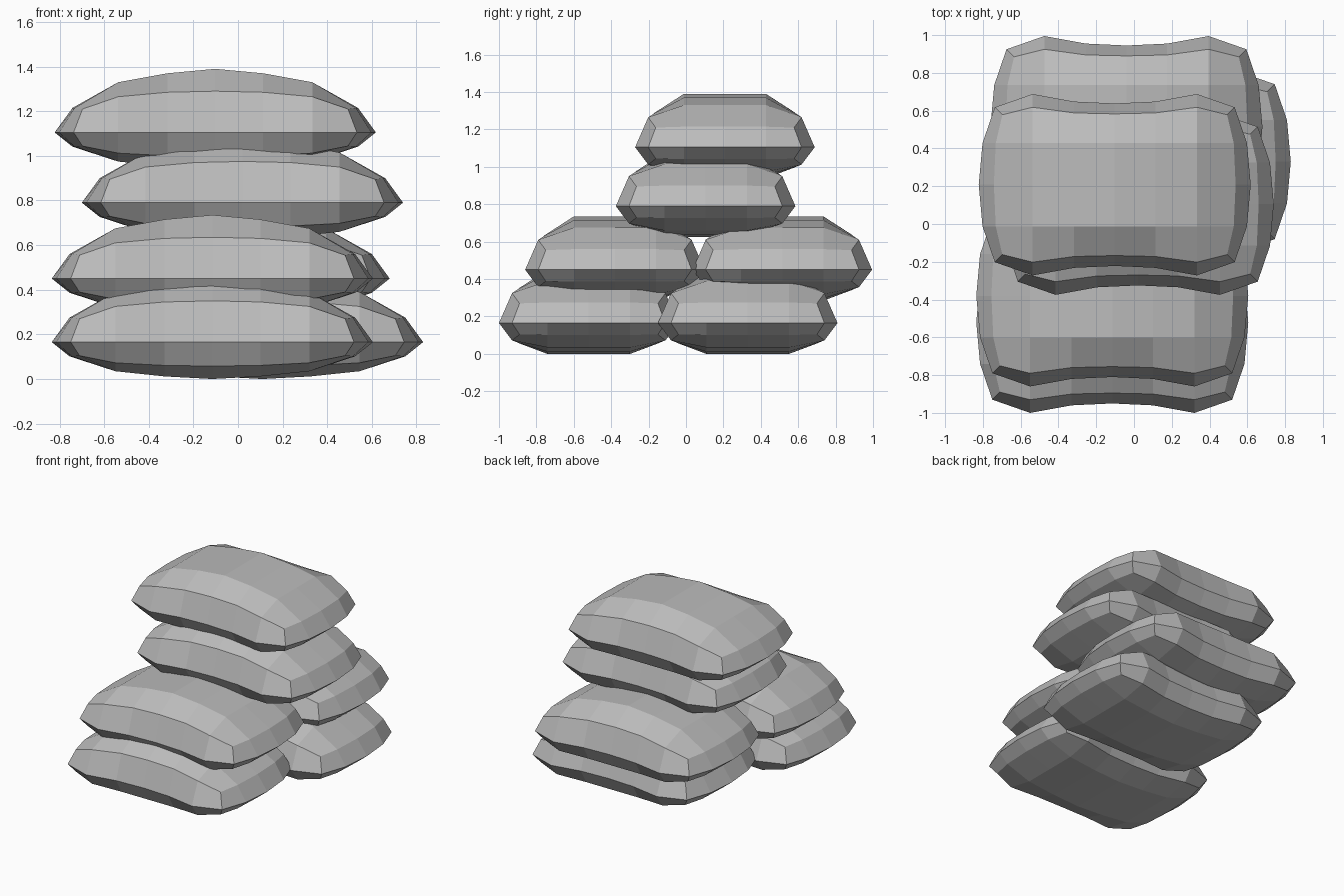
import bpy
import bmesh

default = bpy.data.objects.get("Cube")
if default:
    bpy.data.objects.remove(default, do_unlink=True)

# Colour
grey = bpy.data.materials.new("sandbag grey")
grey.use_nodes = True
colour = (0.5, 0.5, 0.5, 1)
grey.diffuse_color = colour
grey.node_tree.nodes["Principled BSDF"].inputs["Base Color"].default_value = colour

# Quarter-bag shape, indexed by column distance from the middle (0 to 3)
COL_X = [0, 0.215, 0.435]
SEAM_Y = [0.43, 0.44, 0.48, 0.41]      # widest outline, long sides
PANEL_Y = [0.375, 0.38, 0.41, 0.37]    # edge of the top panel, long sides
SEAM_END = [0.72, 0.70, 0.635]         # end outline, by row
PANEL_END = [0.64, 0.63, 0.595]
CROWN_Z = [0.285, 0.265, 0.225, 0.11]  # panel height, inner rows
EDGE_Z = [0.185, 0.18, 0.16, 0.105]    # panel height, outer rows
BELLY = 0.58                           # underside is a flatter copy of the top


def sign(n):
    return (n > 0) - (n < 0)


def bag_point(i, j, layer):
    a, b = abs(i), abs(j)
    ends, sides = (PANEL_END, PANEL_Y) if layer else (SEAM_END, SEAM_Y)
    x = ends[b] if a == 3 else COL_X[a]
    y = sides[a] if b == 2 else 0.22 * b
    z = (EDGE_Z if b == 2 else CROWN_Z)[a] * layer
    if layer < 0:
        z *= BELLY
    return x * sign(i), y * sign(j), z


def make_bag_mesh():
    bm = bmesh.new()
    verts = {}

    def vert(i, j, layer):
        key = (i, j, layer)
        if key not in verts:
            verts[key] = bm.verts.new(bag_point(*key))
        return verts[key]

    # Top and bottom panels
    for layer in (1, -1):
        for i in range(-3, 3):
            for j in range(-2, 2):
                bm.faces.new([vert(i, j, layer), vert(i + 1, j, layer),
                              vert(i + 1, j + 1, layer), vert(i, j + 1, layer)])

    # Sloping bands that meet at the seam
    rim = [(i, -2) for i in range(-3, 3)] + [(3, j) for j in range(-2, 2)]
    rim += [(-i, -j) for i, j in rim]
    for p, q in zip(rim, rim[1:] + rim[:1]):
        for layer in (1, -1):
            bm.faces.new([vert(*p, 0), vert(*q, 0), vert(*q, layer), vert(*p, layer)])

    bmesh.ops.recalc_face_normals(bm, faces=bm.faces)
    mesh = bpy.data.meshes.new("sandbag")
    bm.to_mesh(mesh)
    bm.free()
    mesh.materials.append(grey)
    return mesh


# Stack of bags, placed by the centre of each seam
bag_mesh = make_bag_mesh()
STACK = {
    "bottom_front_bag": (-0.115, -0.52, 0.165),
    "bottom_back_bag": (0.11, 0.33, 0.165),
    "middle_front_bag": (-0.115, -0.38, 0.45),
    "middle_back_bag": (-0.04, 0.515, 0.45),
    "upper_bag": (0.02, 0.105, 0.79),
    "top_bag": (-0.102, 0.208, 1.105),
}
for name, place in STACK.items():
    bag = bpy.data.objects.new(name, bag_mesh)
    bag.location = place
    bpy.context.collection.objects.link(bag)
